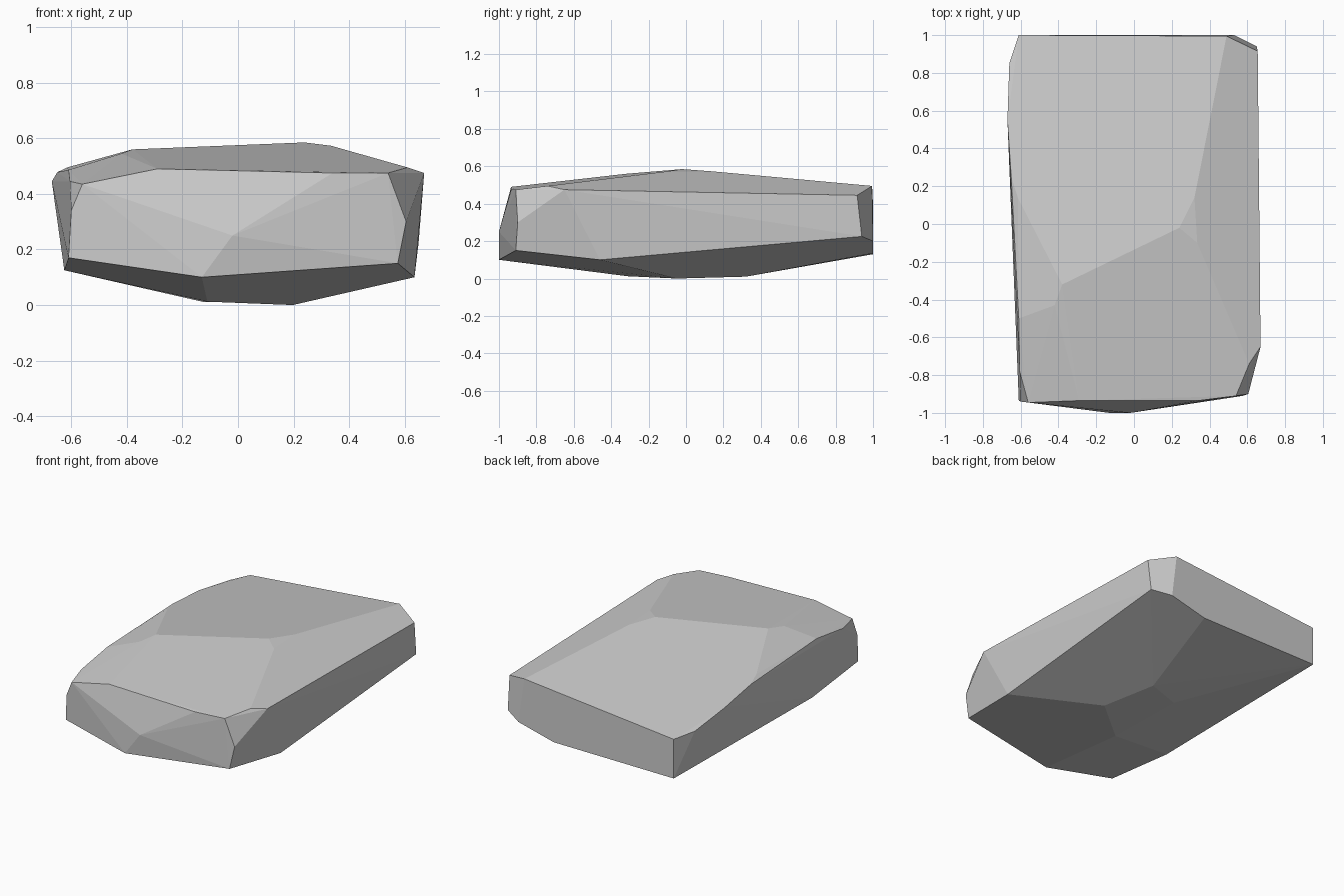
import bpy, bmesh, math

if "Cube" in bpy.data.objects:
    bpy.data.objects.remove(bpy.data.objects["Cube"])

# Corner points of the faceted slab, grouped by region
crown = [(.24, -.02, .585), (.32, .14, .573), (.335, -.1, .573),
         (-.38, -.32, .56), (-.42, -.43, .545)]
left_rim = [(-.61, -.5, .486), (-.615, .14, .495), (-.65, .25, .478), (-.67, .55, .445),
            (-.66, .85, .40), (-.605, -.78, .445)]
right_rim = [(.67, -.65, .475), (.61, -.74, .495), (.655, .915, .445)]
front = [(-.56, -.945, .435), (-.29, -.935, .49), (.34, -.935, .475), (.54, -.91, .475),
         (.605, -.9, .30), (.575, -.91, .15), (0, -.98, .11), (-.13, -1, .1),
         (-.61, -.935, .17), (-.6, -.94, .34), (-.02, -1, .25)]
back = [(-.61, 1, .39), (.49, .995, .495), (.53, 1, .2), (.27, 1, .135), (-.61, 1, .13)]
lower_rim = [(.65, .94, .225), (.635, -.46, .1), (-.625, -.43, .125)]
underside = [(.113, .32, .01), (.197, -.05, 0), (-.12, .24, .01), (-.11, -.31, .012)]

# Wrap a convex skin round the corners and merge flat triangles
bm = bmesh.new()
for co in crown + left_rim + right_rim + front + back + lower_rim + underside:
    bm.verts.new(co)
hull = bmesh.ops.convex_hull(bm, input=bm.verts)
loose = [v for v in bm.verts if not v.link_faces]
bmesh.ops.delete(bm, geom=loose, context='VERTS')
bmesh.ops.dissolve_limit(bm, angle_limit=math.radians(3), verts=bm.verts, edges=bm.edges)
bmesh.ops.recalc_face_normals(bm, faces=bm.faces)

mesh = bpy.data.meshes.new("rock_slab")
bm.to_mesh(mesh)
bm.free()
rock = bpy.data.objects.new("rock_slab", mesh)
bpy.context.collection.objects.link(rock)
